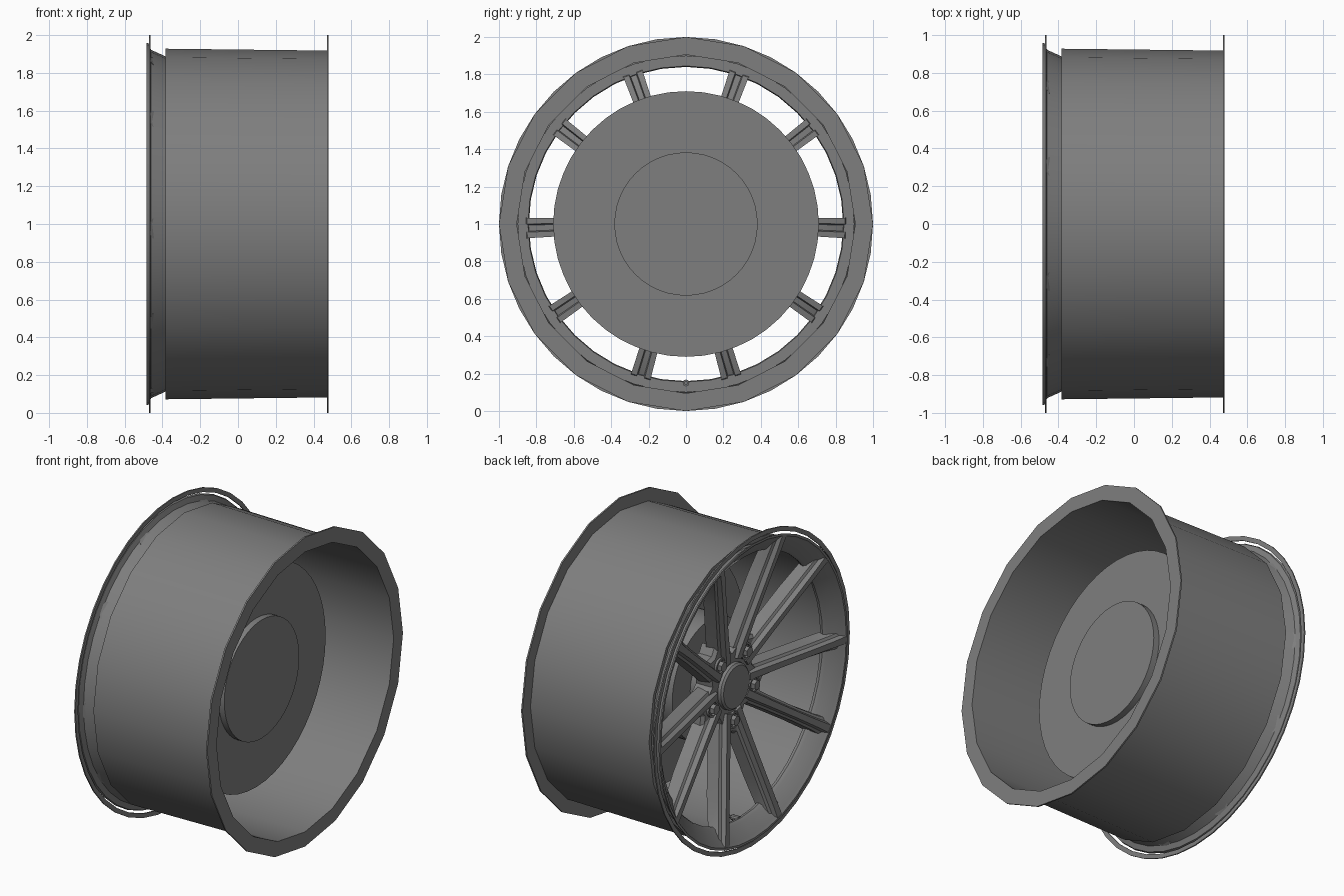
import bpy, bmesh
from math import sin, cos, pi, radians

cube = bpy.data.objects.get("Cube")
if cube:
    bpy.data.objects.remove(cube)

mat = bpy.data.materials.new("metal grey")
mat.use_nodes = True
grey = (0.21, 0.21, 0.21, 1)
mat.diffuse_color = grey
mat.node_tree.nodes["Principled BSDF"].inputs["Base Color"].default_value = grey

AXLE = 1.0                                  # height of the wheel axis
PAIRS = [radians(54 + 72 * k) for k in range(5)]


def finish(name, bm, angle=30):
    bmesh.ops.remove_doubles(bm, verts=bm.verts, dist=1e-5)
    bmesh.ops.recalc_face_normals(bm, faces=bm.faces)
    mesh = bpy.data.meshes.new(name)
    bm.to_mesh(mesh)
    bm.free()
    mesh.materials.append(mat)
    ob = bpy.data.objects.new(name, mesh)
    bpy.context.collection.objects.link(ob)
    bpy.ops.object.select_all(action='DESELECT')
    ob.select_set(True)
    bpy.context.view_layer.objects.active = ob
    bpy.ops.object.shade_smooth_by_angle(angle=radians(angle))
    return ob


def skin(bm, rings, closed_path, closed_ring=True):
    """Join consecutive rings of points with quads."""
    rows = [[bm.verts.new(p) for p in ring] for ring in rings]
    n = len(rows[0])
    for i in range(len(rows) if closed_path else len(rows) - 1):
        a, b = rows[i], rows[(i + 1) % len(rows)]
        for j in range(n if closed_ring else n - 1):
            k = (j + 1) % n
            bm.faces.new((a[j], a[k], b[k], b[j]))
    return rows


def lathe(name, profile, sides, y=0, z=0, closed=False):
    """Spin an (x, radius) profile about an axis parallel to x."""
    bm = bmesh.new()
    rings = []
    for s in range(sides):
        a = pi / 2 + 2 * pi * s / sides
        rings.append([(x, y + r * cos(a), AXLE + z + r * sin(a)) for x, r in profile])
    skin(bm, rings, True, closed)
    bmesh.ops.remove_doubles(bm, verts=bm.verts, dist=1e-5)
    bmesh.ops.dissolve_degenerate(bm, edges=bm.edges, dist=1e-5)
    return finish(name, bm)


def cylinder(name, x0, x1, r, sides, y=0, z=0):
    return lathe(name, [(x0, 0), (x0, r), (x1, r), (x1, 0)], sides, y, z)


def polar(c, along, across):
    return (along * cos(c) - across * sin(c),
            AXLE + along * sin(c) + across * cos(c))


# Rim barrel with the rear flange
lathe("rim_barrel", [(.47, 1), (.48, 1), (.48, .905), (-.385, .905),
                     (-.385, .928), (.47, .918)], 20, closed=True)
# Dished front lip that the spokes meet
lathe("front_lip", [(-.485, .96), (-.485, .945), (-.47, .93), (-.41, .85), (-.39, .84),
                    (-.37, .845), (-.37, .9), (-.385, .888), (-.46, .922), (-.472, .955)],
      40, closed=True)
# Thin outer ring around the lip
lathe("front_ring", [(-.472, .972), (-.472, 1), (-.464, 1), (-.464, .972)], 40, closed=True)

# Brake disc, drum and axle behind the spokes
cylinder("brake_disc", .08, .13, .71, 48)
cylinder("brake_drum", -.17, .17, .383, 48)
cylinder("axle_hub", -.28, -.15, .2, 32)

# Five-lobed hub plate the spokes grow out of
bm = bmesh.new()
outline = []
for c in PAIRS:
    for da, r in ((-36, .22), (-20, .27), (-10, .34), (0, .31), (10, .34), (20, .27)):
        outline.append((c + radians(da), r))
rings = [[(x, r * k * cos(a), AXLE + r * k * sin(a)) for a, r in outline]
         for x, k in ((-.22, 1), (-.31, 1), (-.33, .94))]
rows = skin(bm, rings, False)
bm.faces.new(rows[0])
bm.faces.new(rows[-1])
finish("hub_plate", bm)

# Centre cap with a bevelled edge
lathe("centre_cap", [(-.31, 0), (-.31, .15), (-.35, .145), (-.362, .133), (-.362, 0)], 32)

# Spoke cross-section: raised front rib, shoulders and a channelled back
section = [(-.02, 0), (.02, 0), (.03, .25), (.046, .33), (.054, 1),
           (.022, 1), (.016, .8), (-.016, .8), (-.022, 1), (-.054, 1),
           (-.046, .33), (-.03, .25)]
spread = radians(16.5)
# each station: fraction along spoke, front x, depth, width factor, lean of the end
stations = [(0, -.345, .11, 1.1, 0), (.3, -.385, .12, .95, 0),
            (.65, -.435, .12, .9, 0), (.88, -.468, .105, 1, 0), (1, -.484, .095, 1.15, .1)]
for n, c in enumerate(PAIRS):
    for side, label in ((-1, "a"), (1, "b")):
        start, end = (.16, .05 * side), (.943 * cos(spread), .943 * sin(spread) * side)
        bm = bmesh.new()
        rings = []
        for f, x, depth, w, lean in stations:
            ring = []
            for t, d in section:
                g = f - lean * d
                along = start[0] + g * (end[0] - start[0])
                across = start[1] + g * (end[1] - start[1])
                ring.append((x + d * depth,
                             *polar(c, along - t * w * sin(spread) * side,
                                    across + t * w * cos(spread))))
            rings.append(ring)
        rows = skin(bm, rings, False)
        bm.faces.new(rows[0])
        bm.faces.new(rows[-1])
        finish(f"spoke_{n + 1}{label}", bm)

    # Wheel nut standing in a round collar
    y, z = .22 * cos(c), .22 * sin(c)
    lathe(f"nut_collar_{n + 1}", [(-.32, .04), (-.345, .04), (-.345, .052), (-.32, .052)],
          20, y, z, closed=True)
    cylinder(f"wheel_nut_{n + 1}", -.32, -.365, .032, 6, y, z)

# Tyre valve at the bottom of the rim
lathe("valve", [(-.38, 0), (-.38, .018), (-.33, .018), (-.33, .01), (-.29, .01), (-.29, 0)],
      10, 0, -.85)
